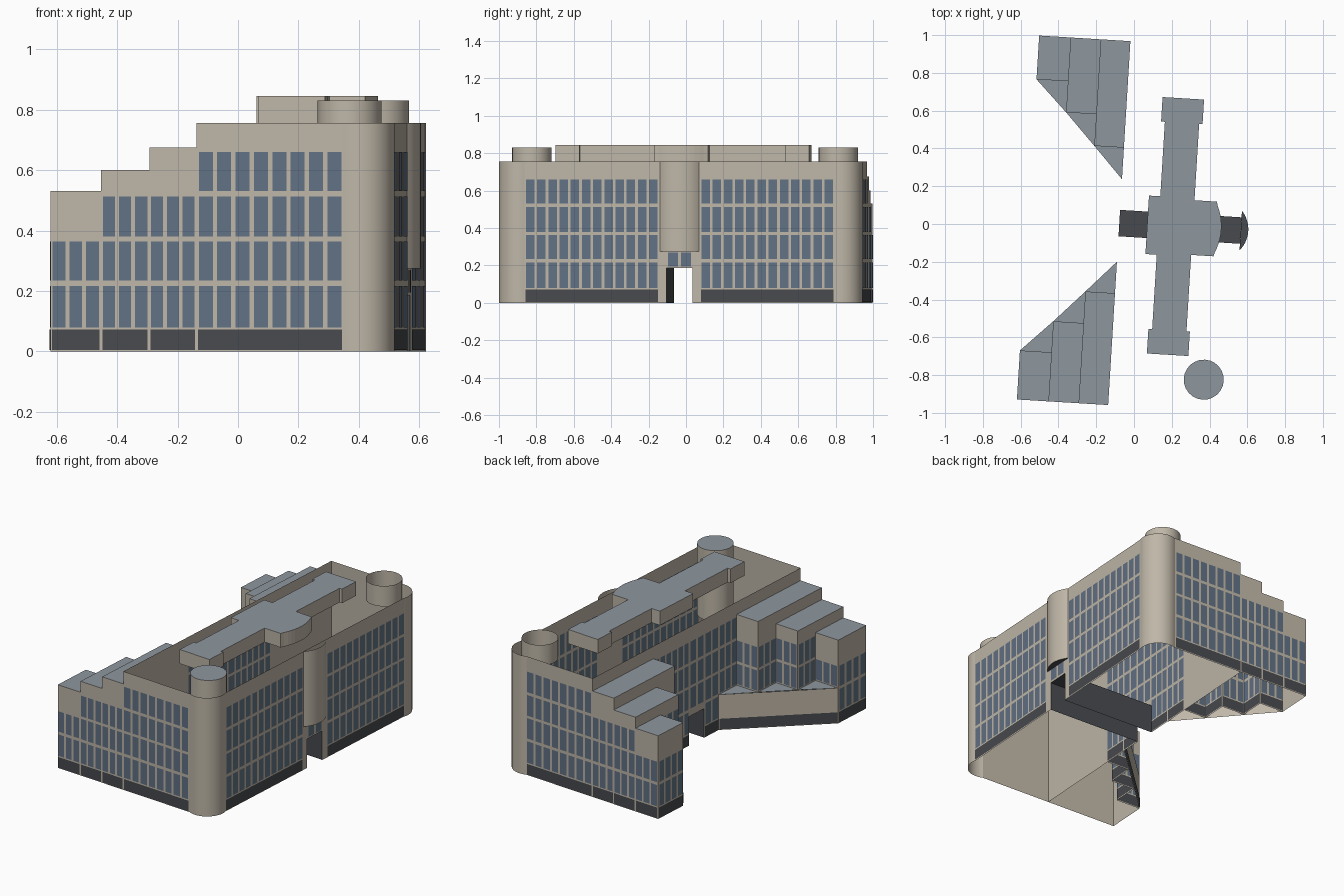
import bpy, bmesh, math
from mathutils import Vector

cube = bpy.data.objects.get("Cube")
if cube:
    bpy.data.objects.remove(cube, do_unlink=True)


def material(name, rgb):
    m = bpy.data.materials.new(name)
    m.use_nodes = True
    m.diffuse_color = (*rgb, 1)
    bsdf = next(n for n in m.node_tree.nodes if n.type == 'BSDF_PRINCIPLED')
    bsdf.inputs["Base Color"].default_value = (*rgb, 1)
    return m


WALL, GLASS, BASE, ROOF = range(4)
MATS = [material("beige_stone", (0.52, 0.47, 0.39)),
        material("blue_glass", (0.12, 0.165, 0.23)),
        material("dark_plinth", (0.065, 0.068, 0.076)),
        material("grey_roof", (0.27, 0.31, 0.345))]

TURN = math.radians(-3.5)          # the whole building is slightly turned
ROWS = [(0.08, 0.216), (0.234, 0.364), (0.38, 0.512), (0.53, 0.66)]
TOP, LOW, PASSAGE, BULGE_Z = 0.755, 0.225, 0.185, 0.275
EAST, WEST, END = 0.566, -0.078, 0.965


def finish(name, bm, smooth=False):
    me = bpy.data.meshes.new(name)
    bm.to_mesh(me)
    bm.free()
    for m in MATS:
        me.materials.append(m)
    ob = bpy.data.objects.new(name, me)
    ob.rotation_euler.z = TURN
    bpy.context.collection.objects.link(ob)
    if smooth:
        for o in bpy.context.selected_objects:
            o.select_set(False)
        ob.select_set(True)
        bpy.context.view_layer.objects.active = ob
        bpy.ops.object.shade_smooth_by_angle(angle=math.radians(35))
    return ob


def face(bm, pts, mat):
    f = bm.faces.new([bm.verts.new(p) for p in pts])
    f.material_index = mat


def facade(name, p, q, z0, z1, rows=(), bays=0, both=False, plinth=True):
    """Upright wall from p to q, outside on the right, with glass and plinth plates."""
    bm = bmesh.new()
    p, q = Vector(p), Vector(q)
    d = (q - p).normalized()
    length = (q - p).length
    out = Vector((d.y, -d.x))

    def panel(a, b, lo, hi, mat, off):
        a, b = p + d * a + out * off, p + d * b + out * off
        pts = [(a.x, a.y, lo), (b.x, b.y, lo), (b.x, b.y, hi), (a.x, a.y, hi)]
        face(bm, pts if off >= 0 else pts[::-1], mat)

    panel(0, length, z0, z1, WALL, 0)
    for off in ((0.003, -0.003) if both else (0.003,)):
        if plinth:
            panel(0.005, length - 0.005, 0.005, 0.072, BASE, off)
        pitch = length / max(bays, 1)
        for lo, hi in rows:
            for i in range(bays):
                mid = (i + 0.5) * pitch
                panel(mid - pitch * 0.38, mid + pitch * 0.38, lo, hi, GLASS, off)
    return finish(name, bm)


def slab(name, pts, z, mat):
    bm = bmesh.new()
    face(bm, [(x, y, z) for x, y in pts], mat)
    bmesh.ops.recalc_face_normals(bm, faces=bm.faces)
    if bm.faces[:][0].normal.z < 0:
        bmesh.ops.reverse_faces(bm, faces=bm.faces[:])
    return finish(name, bm)


def arc(cx, cy, r, a0, a1, n):
    return [(cx + r * math.cos(math.radians(a0 + (a1 - a0) * i / n)),
             cy + r * math.sin(math.radians(a0 + (a1 - a0) * i / n))) for i in range(n + 1)]


def ribbon(name, pts, z0, z1, closed=False, roof=False, smooth=True):
    """Upright wall that follows a path, with an optional roof."""
    bm = bmesh.new()
    lo = [bm.verts.new((x, y, z0)) for x, y in pts]
    hi = [bm.verts.new((x, y, z1)) for x, y in pts]
    n = len(pts)
    for i in range(n if closed else n - 1):
        j = (i + 1) % n
        bm.faces.new((lo[i], lo[j], hi[j], hi[i]))
    if roof:
        bm.faces.new(hi).material_index = ROOF
    return finish(name, bm, smooth)


# Stepped wings, one on each end
STEP_U = [-0.562, -0.395, -0.235, WEST]
STEP_V = [0.705, 0.54, 0.372, 0.205]
STEP_TOP = [0.53, 0.60, 0.675]
STEP_ROWS = [2, 3, 3]

for side, label, shift in ((-1, "south", 0.0), (1, "north", 0.028)):
    vs = [v + shift for v in STEP_V]

    def wall(name, a, b, *args, **kw):
        a, b = (a[0], side * a[1]), (b[0], side * b[1])
        if side > 0:
            a, b = b, a
        return facade(f"{label}_{name}", a, b, *args, **kw)

    def deck(name, pts, z, mat=ROOF):
        slab(f"{label}_{name}", [(x, side * y) for x, y in pts], z, mat)

    for i in range(3):
        u0, u1, v, top = STEP_U[i], STEP_U[i + 1], vs[i], STEP_TOP[i]
        rows = ROWS[:STEP_ROWS[i]]
        wall(f"step_{i}_outer_wall", (u0, END), (u1, END), 0, top, rows, 3)
        wall(f"step_{i}_court_wall", (u1, v), (u0, v), 0, top, rows, 3, both=True)
        if i == 0:
            wall("tip_wall", (u0, v), (u0, END), 0, top, rows, 4)
        else:
            wall(f"step_{i}_side_wall", (u0, v), (u0, vs[i - 1]), 0, top, rows, 3, both=True)
            wall(f"step_{i}_riser", (u0, vs[i - 1]), (u0, END), STEP_TOP[i - 1], top, plinth=False)
        deck(f"step_{i}_roof", [(u0, END), (u1, END), (u1, v), (u0, v)], top)
        deck(f"low_roof_{i}", [(u0, v), (u1, v), (u1, vs[i + 1])], LOW)
    wall("diagonal_wall", (WEST, vs[3]), (STEP_U[0], vs[0]), 0, LOW)

    # End wall, inner wall and east wall of the main block
    wall("end_wall", (WEST, END), (0.409, END), 0, TOP, ROWS, 8)
    wall("inner_wall", (WEST, vs[2]), (WEST, END), 0, TOP, plinth=False)
    wall("apex_wall", (WEST, vs[3]), (WEST, vs[2]), 0, TOP, ROWS, 3, both=True)
    wall("court_wall", (WEST, 0.07), (WEST, vs[3]), 0, TOP, ROWS, 2 + (side > 0), both=True)
    wall("east_wall", (EAST, 0.83), (EAST, 0.11), 0, TOP, ROWS, 12, both=True)
    wall("passage_pier", (EAST, 0.11), (EAST, 0.07), 0, TOP, plinth=False)

    # Passage side
    bm = bmesh.new()
    y = side * 0.07
    face(bm, [(WEST, y, 0), (EAST, y, 0), (EAST, y, PASSAGE), (WEST, y, PASSAGE)], BASE)
    finish(f"{label}_passage_side", bm)

    # Rounded corner tower
    pts = [(x, side * v) for x, v in arc(0.456, 0.859, 0.115, 114, -15, 16)]
    pts = [(0.409, side * END)] + pts + [(EAST, side * 0.83)]
    ribbon(f"{label}_corner_tower", pts if side < 0 else pts[::-1], 0, TOP)

# Roof drums above the towers
ribbon("south_drum", arc(0.419, -0.80, 0.106, 0, 345, 23), 0.38, 0.83, True, True)
ribbon("north_drum", arc(0.409, 0.841, 0.106, 0, 345, 23), 0.7, 0.83, True)

# Walls over the passage and its ceiling
facade("passage_east_wall", (EAST, -0.07), (EAST, 0.07), PASSAGE, TOP,
       [(0.195, 0.27)], 2, both=True, plinth=False)
facade("passage_west_wall", (WEST, 0.07), (WEST, -0.07), PASSAGE, TOP,
       ROWS[1:], 2, both=True, plinth=False)
slab("passage_ceiling", [(WEST, -0.07), (EAST, -0.07), (EAST, 0.07), (WEST, 0.07)], PASSAGE, BASE)

# Curved bay over the east entrance
bay = arc(0.448, 0, 0.158, -41.6, 41.6, 14)
ribbon("entrance_bay", bay, BULGE_Z, TOP)
slab("entrance_bay_soffit", bay, BULGE_Z, BASE)

# Rooftop plant room with wider ends and a bowed middle
quarter = [(0.43, 0.145), (0.312, 0.145), (0.312, 0.55), (0.33, 0.55), (0.33, 0.68)]
other = [(0.11, 0.68), (0.11, 0.55), (0.13, 0.55), (0.13, 0.155), (0.07, 0.155)]
north = quarter + other
south = [(x, -y) for x, y in reversed(north)]
bow = arc(0.163, 0, 0.30, -24, 24, 10)
ribbon("plant_room", bow + north + south, TOP, 0.845, True, True, smooth=False)
